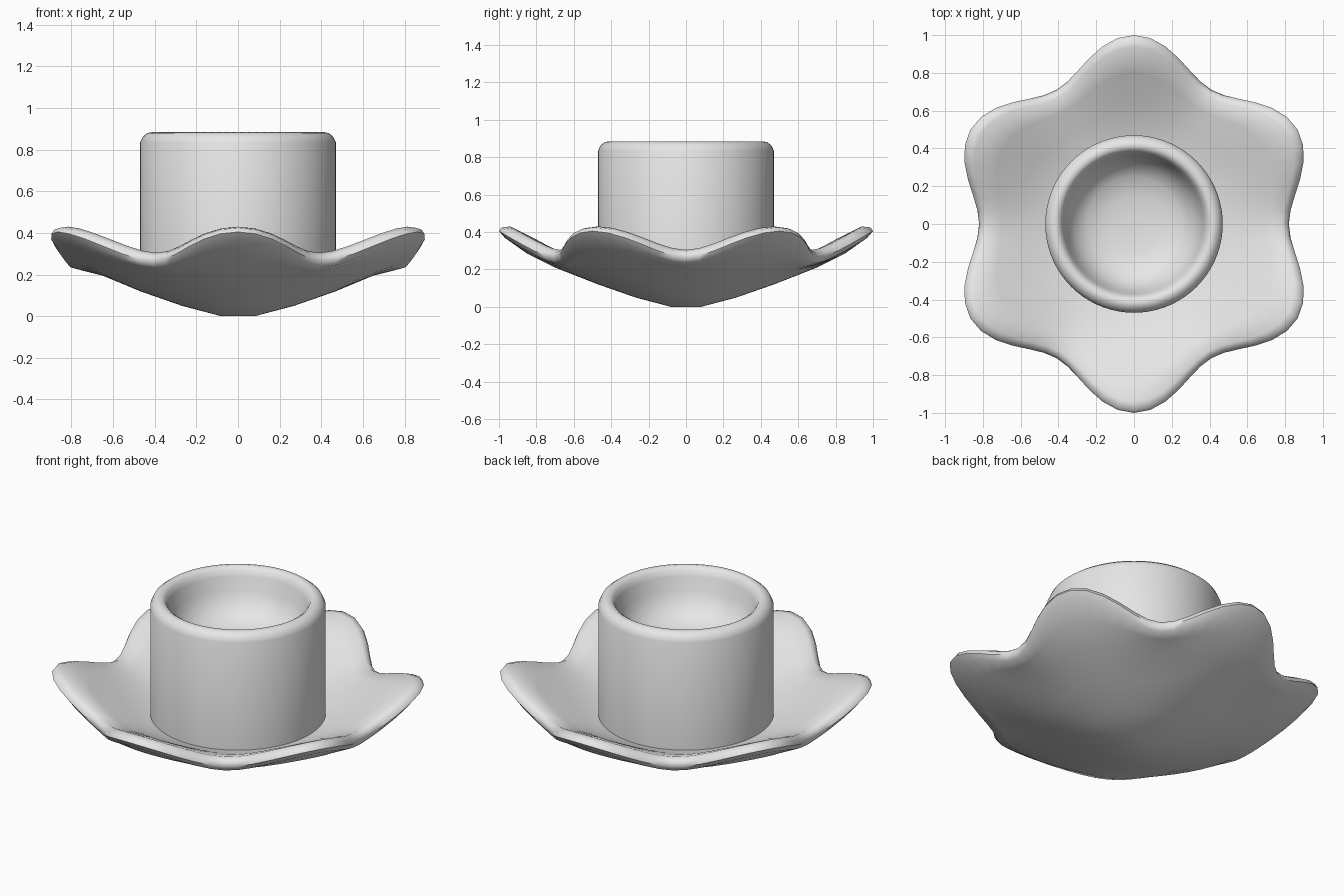
import bpy, bmesh
from math import cos, sin, pi, radians

cube = bpy.data.objects.get("Cube")
if cube:
    bpy.data.objects.remove(cube)

SEGMENTS = 72

grey = bpy.data.materials.new("light_grey")
colour = (0.8, 0.8, 0.8, 1)
grey.diffuse_color = colour
grey.use_nodes = True
for node in grey.node_tree.nodes:
    if node.type == 'BSDF_PRINCIPLED':
        node.inputs["Base Color"].default_value = colour


def lathe(name, tip, valley=None):
    """Revolve a closed (radius, height) profile, blending tip and valley profiles in six lobes."""
    valley = valley or tip
    bm = bmesh.new()
    rings = []
    for (rt, zt), (rv, zv) in zip(tip, valley):
        ring = []
        for i in range(SEGMENTS):
            a = 2 * pi * i / SEGMENTS
            w = (1 - cos(6 * a)) / 2      # 1 at the lobe tips, 0 in the valleys
            r, z = rv + (rt - rv) * w, zv + (zt - zv) * w
            ring.append(bm.verts.new((r * cos(a), r * sin(a), z)))
        rings.append(ring)
    for low, high in zip(rings, rings[1:]):
        for i in range(SEGMENTS):
            j = (i + 1) % SEGMENTS
            bm.faces.new((low[i], low[j], high[j], high[i]))
    bm.faces.new(list(reversed(rings[0])))
    bm.faces.new(rings[-1])
    bmesh.ops.recalc_face_normals(bm, faces=bm.faces)
    mesh = bpy.data.meshes.new(name)
    bm.to_mesh(mesh)
    bm.free()
    mesh.materials.append(grey)
    obj = bpy.data.objects.new(name, mesh)
    bpy.context.collection.objects.link(obj)
    bpy.ops.object.select_all(action='DESELECT')
    obj.select_set(True)
    bpy.context.view_layer.objects.active = obj
    bpy.ops.object.shade_smooth_by_angle(angle=radians(50))
    return obj


# Dish with six upturned petals: underside, rolled rim, then upper surface
lathe("petal_dish",
      tip=[(0.08, 0), (0.27, 0.05), (0.47, 0.12), (0.7, 0.21), (0.85, 0.285),
           (0.97, 0.37), (1, 0.405), (0.985, 0.425), (0.94, 0.43),
           (0.8, 0.36), (0.62, 0.26), (0.47, 0.2), (0.3, 0.16)],
      valley=[(0.08, 0), (0.27, 0.05), (0.47, 0.12), (0.65, 0.195), (0.75, 0.22),
              (0.805, 0.235), (0.82, 0.265), (0.81, 0.29), (0.78, 0.305),
              (0.7, 0.28), (0.58, 0.235), (0.47, 0.2), (0.3, 0.16)])

# Round cup with a rolled lip and a bowl-shaped hollow
lathe("cup",
      [(0.47, 0.17), (0.47, 0.835), (0.457, 0.863), (0.435, 0.88), (0.41, 0.885),
       (0.388, 0.87), (0.373, 0.835), (0.355, 0.76), (0.315, 0.68),
       (0.25, 0.63), (0.15, 0.605), (0.04, 0.6)])
